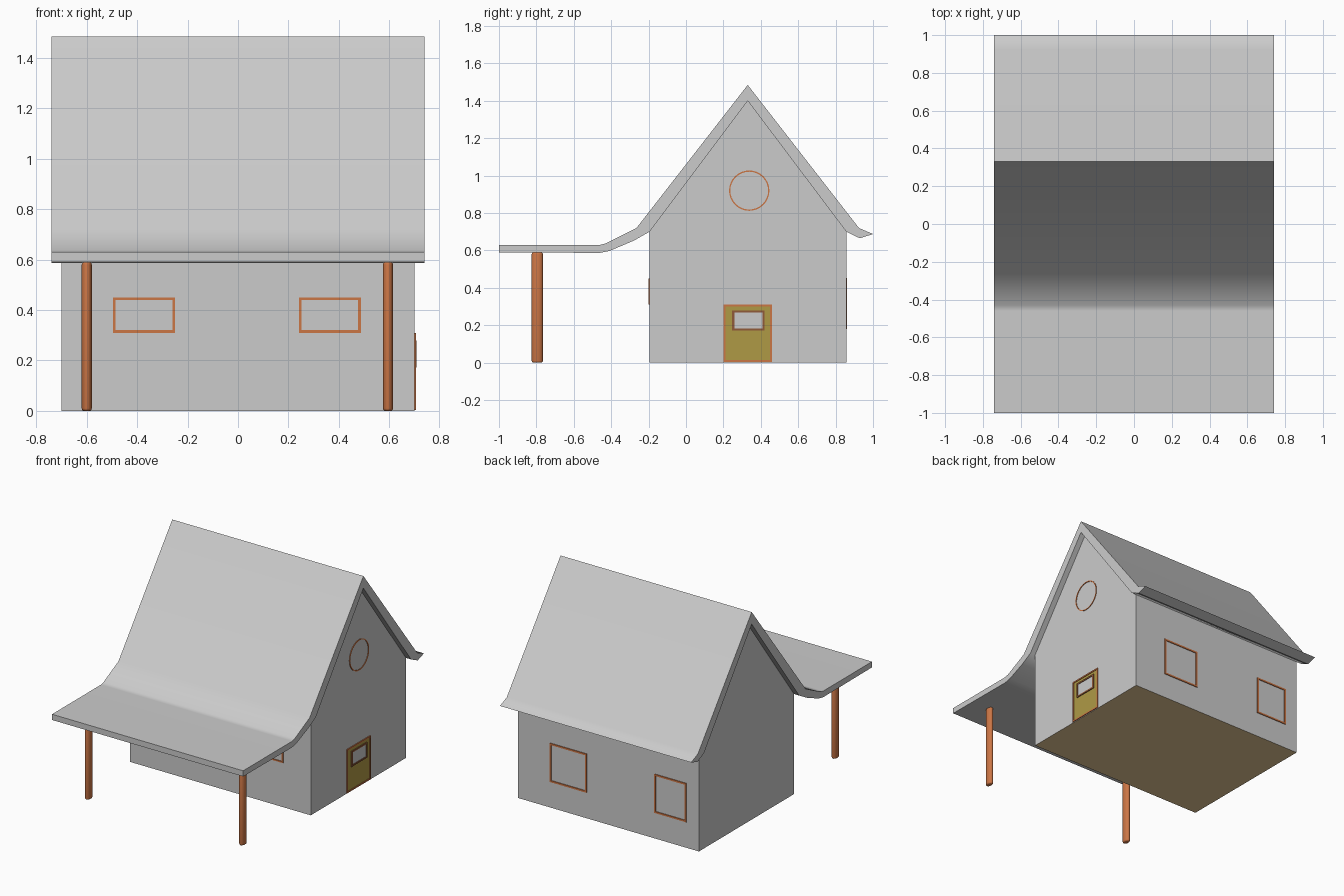
import bpy, bmesh, math

if "Cube" in bpy.data.objects:
    bpy.data.objects.remove(bpy.data.objects["Cube"])


def material(name, rgb):
    m = bpy.data.materials.new(name)
    m.diffuse_color = (*rgb, 1)
    m.use_nodes = True
    m.node_tree.nodes["Principled BSDF"].inputs["Base Color"].default_value = m.diffuse_color
    return m


WOOD = material("orange_wood", (0.6, 0.18, 0.06))
DARK = material("dark_wood", (0.28, 0.1, 0.04))
DOOR = material("olive_door", (0.43, 0.32, 0.06))
FLOOR = material("floor_brown", (0.8, 0.58, 0.3))

X, Y0, Y1, RIDGE = 0.70, -0.195, 0.857, 0.33

# Wall mappings: (across, up, outward) -> xyz
front = lambda u, v, d: (u, Y0 - d, v)
back = lambda u, v, d: (u, Y1 + d, v)
right = lambda u, v, d: (X + d, u, v)


def finish(bm, name, mat=None, angle=30):
    bmesh.ops.recalc_face_normals(bm, faces=bm.faces)
    me = bpy.data.meshes.new(name)
    bm.to_mesh(me)
    bm.free()
    me.shade_smooth()
    me.set_sharp_from_angle(angle=math.radians(angle))
    if mat:
        me.materials.append(mat)
    ob = bpy.data.objects.new(name, me)
    bpy.context.collection.objects.link(ob)
    return ob


def prism(name, pts, place, d0, d1, mat=None):
    """Solid made by extruding a 2D outline."""
    bm = bmesh.new()
    a = [bm.verts.new(place(u, v, d0)) for u, v in pts]
    b = [bm.verts.new(place(u, v, d1)) for u, v in pts]
    bm.faces.new(a)
    bm.faces.new(b)
    n = len(pts)
    for i in range(n):
        j = (i + 1) % n
        bm.faces.new((a[i], a[j], b[j], b[i]))
    return finish(bm, name, mat)


def rim(name, outer, inner, place, d0, d1, mat):
    """Frame between two matching 2D outlines."""
    bm = bmesh.new()
    loops = [[bm.verts.new(place(u, v, d)) for u, v in pts]
             for pts, d in ((outer, d0), (outer, d1), (inner, d1), (inner, d0))]
    n = len(outer)
    for k in range(4):
        p, q = loops[k], loops[(k + 1) % 4]
        for i in range(n):
            j = (i + 1) % n
            bm.faces.new((p[i], p[j], q[j], q[i]))
    return finish(bm, name, mat)


def rect(u0, u1, v0, v1, w=0.0):
    return [(u0 + w, v0 + w), (u1 - w, v0 + w), (u1 - w, v1 - w), (u0 + w, v1 - w)]


def circle(u, v, r, n=32):
    return [(u + r * math.cos(2 * math.pi * i / n), v + r * math.sin(2 * math.pi * i / n))
            for i in range(n)]


def rect_rim(name, r, w, place, d0, d1, mat):
    return rim(name, rect(*r), rect(*r, w), place, d0, d1, mat)


# House body with gables and brown floor
along_x = lambda u, v, d: (d, u, v)
body = prism("house_walls", [(Y0, 0), (Y1, 0), (Y1, 0.70), (RIDGE, 1.40), (Y0, 0.70)],
             along_x, -X, X)
body.data.materials.append(None)
body.data.materials.append(FLOOR)
for p in body.data.polygons:
    p.material_index = 1 if p.normal.z < -0.9 else 0

# Roof sweeping down into the porch canopy
top = [(-1, 0.63), (-0.46, 0.63), (-0.43, 0.637), (-0.265, 0.72), (RIDGE, 1.485),
       (0.925, 0.72), (1.0, 0.688)]
under = [(0.93, 0.665), (Y1, 0.70), (RIDGE, 1.40), (Y0, 0.70), (-0.28, 0.652),
         (-0.41, 0.597), (-0.46, 0.587), (-1, 0.59)]
roof = prism("roof", top + under, along_x, -0.74, 0.74)
wn = roof.modifiers.new("flat_slopes", 'WEIGHTED_NORMAL')
wn.keep_sharp = True

# Porch posts, oval with rounded ends
for side, sx in (("left", -0.6), ("right", 0.595)):
    bm = bmesh.new()
    bmesh.ops.create_cone(bm, cap_ends=True, segments=20, radius1=1, radius2=1, depth=0.59)
    bmesh.ops.scale(bm, verts=bm.verts, vec=(0.02, 0.03, 1))
    caps = [e for e in bm.edges if abs(e.verts[0].co.z - e.verts[1].co.z) < 1e-4]
    bmesh.ops.bevel(bm, geom=caps, offset=0.01, segments=3, profile=0.5, affect='EDGES')
    bmesh.ops.translate(bm, verts=bm.verts, vec=(sx, -0.795, 0.295))
    finish(bm, f"porch_post_{side}", WOOD, 40)

# Window frames on the front and back walls
for i, r in enumerate([(-0.495, -0.25, 0.31, 0.45), (0.242, 0.487, 0.31, 0.45)]):
    rect_rim(f"front_window_frame_{i + 1}", r, 0.01, front, -0.005, 0.005, WOOD)
for i, r in enumerate([(-0.605, -0.355, 0.18, 0.452), (0.168, 0.452, 0.18, 0.452)]):
    rect_rim(f"back_window_frame_{i + 1}", r, 0.012, back, -0.005, 0.005, WOOD)

# Round gable window frame
rim("round_window_frame", circle(0.338, 0.92, 0.108), circle(0.338, 0.92, 0.101),
    right, -0.005, 0.004, WOOD)

# Door with frame and small glazed opening
prism("door", rect(0.205, 0.455, 0.008, 0.305), right, -0.004, 0.002, DOOR)
rect_rim("door_frame", (0.20, 0.46, 0.004, 0.31), 0.01, right, -0.004, 0.006, WOOD)
prism("door_glass", rect(0.255, 0.412, 0.178, 0.272), right, -0.003, 0.004)
rect_rim("door_window_frame", (0.247, 0.42, 0.172, 0.28), 0.011, right, -0.003, 0.008, DARK)
